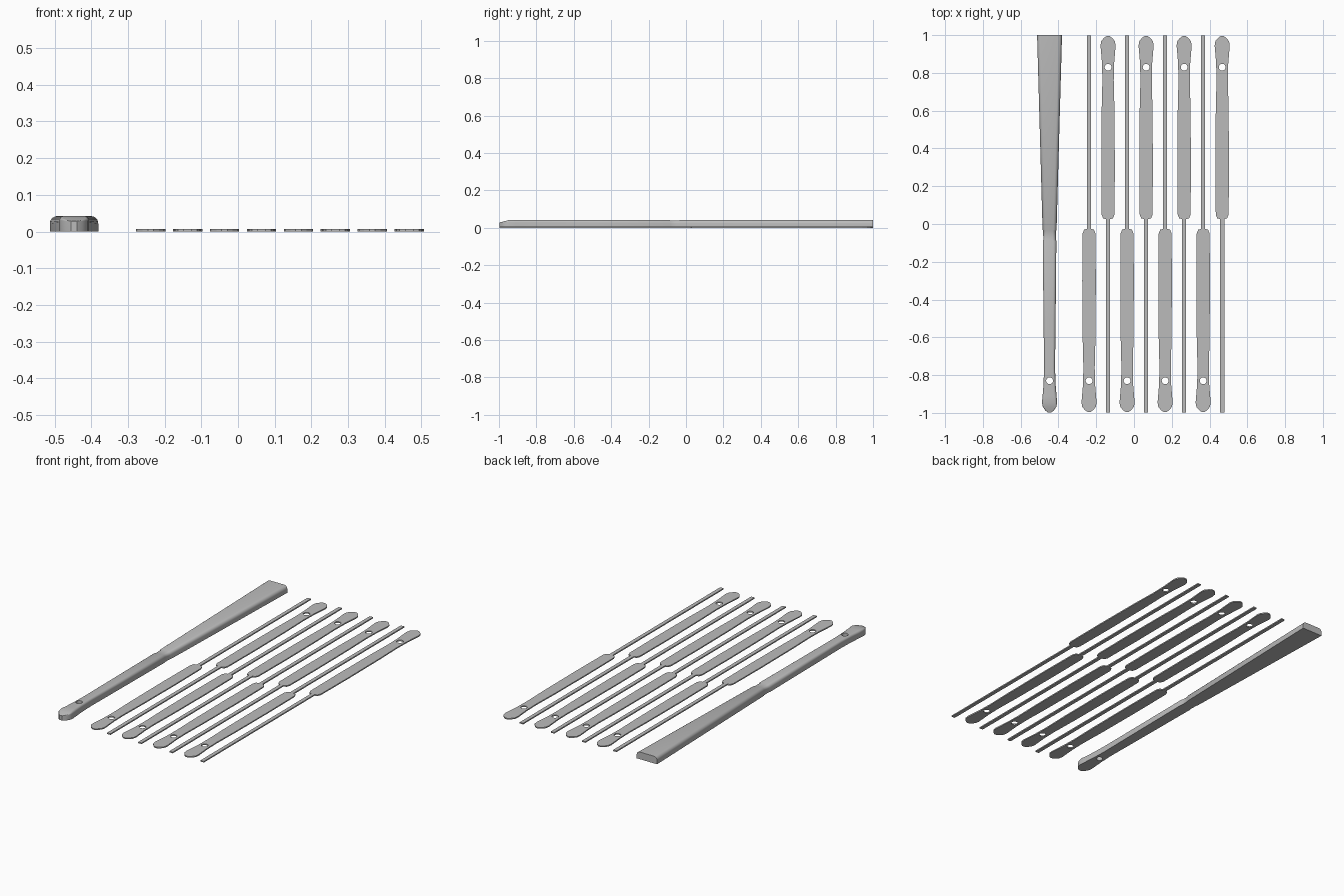
import bpy, bmesh, math
from mathutils import Matrix

cube = bpy.data.objects.get("Cube")
if cube:
    bpy.data.objects.remove(cube, do_unlink=True)

grey = bpy.data.materials.new("plain_grey")
grey.use_nodes = True
grey.diffuse_color = (0.5, 0.5, 0.5, 1)
grey.node_tree.nodes["Principled BSDF"].inputs["Base Color"].default_value = (0.5, 0.5, 0.5, 1)

HOLE_Y, HOLE_R = -0.83, 0.018
RIB_H, GUARD_H = 0.007, 0.042


def link(name, data):
    ob = bpy.data.objects.new(name, data)
    bpy.context.collection.objects.link(ob)
    return ob


def activate(ob):
    bpy.ops.object.select_all(action='DESELECT')
    ob.select_set(True)
    bpy.context.view_layer.objects.active = ob


# Rib: half outline (half width, y) from stick end to rounded head
half = [(0.011, 0.998), (0.011, -0.026), (0.026, -0.03), (0.034, -0.05),
        (0.036, -0.3), (0.034, -0.6), (0.03, -0.76), (0.032, -0.85), (0.037, -0.91),
        (0.04, -0.945), (0.036, -0.968), (0.022, -0.985), (0.008, -0.995)]
outline = half + [(-x, y) for x, y in reversed(half)]
hole = [(HOLE_R * math.cos(a), HOLE_Y + HOLE_R * math.sin(a))
        for a in (math.tau * i / 24 for i in range(24))]

curve = bpy.data.curves.new("rib_profile", 'CURVE')
curve.dimensions = '2D'
curve.fill_mode = 'BOTH'
curve.extrude = RIB_H / 2
for ring in (outline, hole):
    spline = curve.splines.new('POLY')
    spline.points.add(len(ring) - 1)
    spline.use_cyclic_u = True
    for point, (x, y) in zip(spline.points, ring):
        point.co = (x, y, 0, 1)
first = link("rib_1", curve)
activate(first)
bpy.ops.object.convert(target='MESH')
first = bpy.context.view_layer.objects.active
first.data.materials.clear()
first.data.materials.append(grey)

# Weld the rib faces and keep them flat
bm = bmesh.new()
bm.from_mesh(first.data)
bmesh.ops.remove_doubles(bm, verts=bm.verts, dist=1e-5)
bmesh.ops.recalc_face_normals(bm, faces=bm.faces)
for f in bm.faces:
    f.smooth = False
bm.to_mesh(first.data)
bm.free()

# Eight ribs, alternately turned end for end
for i in range(8):
    rib = first if i == 0 else link(f"rib_{i + 1}", first.data)
    rib.location = (-0.238 + i * 0.1007, 0, RIB_H / 2)
    rib.rotation_euler.z = math.pi * (i % 2)

# Guard: stations (y, half width, height, edge radius), with a shallow groove
stations = [(1.0, 0.066, GUARD_H, 0.02), (-0.03, 0.037, GUARD_H, 0.017),
            (-0.036, 0.034, 0.04, 0.017), (-0.083, 0.033, 0.04, 0.017),
            (-0.09, 0.036, GUARD_H, 0.017), (-0.5, 0.032, GUARD_H, 0.015),
            (-0.76, 0.029, GUARD_H, 0.013), (-0.85, 0.032, GUARD_H, 0.013),
            (-0.91, 0.037, GUARD_H, 0.014), (-0.945, 0.04, GUARD_H, 0.012),
            (-0.968, 0.036, 0.036, 0.006), (-0.988, 0.022, 0.031, 0.003),
            (-0.998, 0.008, 0.028, 0.001)]
bm = bmesh.new()
rings = []
for y, w, h, r in stations:
    arc = [(w - r + r * math.cos(a), h - r + r * math.sin(a))
           for a in (math.pi / 2 * k / 6 for k in range(7))]
    section = [(w, 0)] + arc + [(-x, z) for x, z in reversed(arc)] + [(-w, 0)]
    rings.append([bm.verts.new((x, y, z)) for x, z in section])
for a, b in zip(rings, rings[1:]):
    for j in range(len(a)):
        k = (j + 1) % len(a)
        bm.faces.new((a[j], a[k], b[k], b[j]))
bm.faces.new(rings[0])
bm.faces.new(rings[-1])
bmesh.ops.recalc_face_normals(bm, faces=bm.faces)
mesh = bpy.data.meshes.new("guard")
bm.to_mesh(mesh)
bm.free()
mesh.materials.append(grey)
guard = link("guard", mesh)
guard.location.x = -0.447

# Pivot hole through the guard
bm = bmesh.new()
bmesh.ops.create_cone(bm, cap_ends=True, segments=24, radius1=HOLE_R, radius2=HOLE_R,
                      depth=0.2, matrix=Matrix.Translation((-0.447, HOLE_Y, 0)))
mesh = bpy.data.meshes.new("hole_cutter")
bm.to_mesh(mesh)
bm.free()
mesh.materials.append(grey)
cutter = link("hole_cutter", mesh)
cutter.hide_render = True
cut = guard.modifiers.new("pivot_hole", 'BOOLEAN')
cut.operation = 'DIFFERENCE'
cut.solver = 'EXACT'
cut.object = cutter
activate(guard)
bpy.ops.object.modifier_apply(modifier=cut.name)
bpy.data.objects.remove(cutter, do_unlink=True)
bpy.ops.object.shade_smooth_by_angle(angle=math.radians(30))
